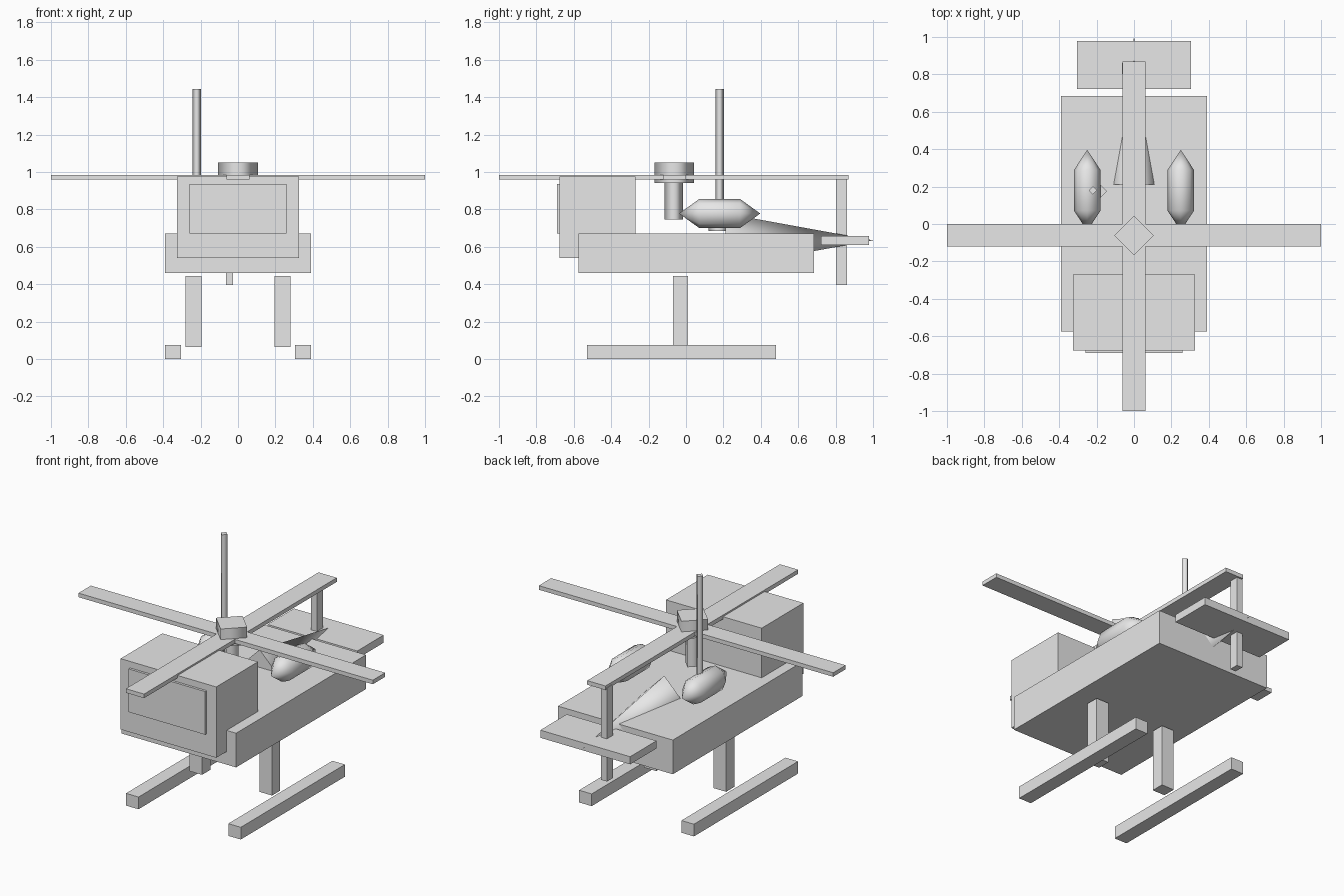
import bpy
import bmesh
import math
from mathutils import Matrix, Vector

if "Cube" in bpy.data.objects:
    bpy.data.objects.remove(bpy.data.objects["Cube"])

grey = bpy.data.materials.new("plain_grey")
grey.diffuse_color = (0.8, 0.8, 0.8, 1.0)
grey.use_nodes = True
grey.node_tree.nodes["Principled BSDF"].inputs["Base Color"].default_value = grey.diffuse_color


def finish(name, bm):
    bmesh.ops.recalc_face_normals(bm, faces=bm.faces)
    mesh = bpy.data.meshes.new(name)
    bm.to_mesh(mesh)
    bm.free()
    mesh.materials.append(grey)
    obj = bpy.data.objects.new(name, mesh)
    bpy.context.collection.objects.link(obj)
    return obj


def box(name, x, y, z):
    """Box from (min, max) ranges."""
    bm = bmesh.new()
    size = Vector((x[1] - x[0], y[1] - y[0], z[1] - z[0]))
    mid = Vector((x[0] + x[1], y[0] + y[1], z[0] + z[1])) / 2
    bmesh.ops.create_cube(bm, size=1, matrix=Matrix.Translation(mid) @ Matrix.Diagonal(size).to_4x4())
    return finish(name, bm)


def cone(name, centre, r1, r2, depth, rotation=Matrix()):
    """Four-sided prism or cone with smooth sides and flat ends."""
    bm = bmesh.new()
    bmesh.ops.create_cone(bm, cap_ends=True, segments=4, radius1=r1, radius2=r2, depth=depth)
    # put the corners on the axes so the section is a diamond
    a = bm.verts[:][0].co
    turn = -math.atan2(a.y, a.x)
    bmesh.ops.rotate(bm, verts=bm.verts, cent=(0, 0, 0), matrix=Matrix.Rotation(turn, 3, 'Z'))
    bm.normal_update()
    for f in bm.faces:
        f.smooth = abs(f.normal.z) < 0.9
    bmesh.ops.transform(bm, verts=bm.verts, matrix=Matrix.Translation(centre) @ rotation)
    return finish(name, bm)


def post(name, x, y, z, r):
    return cone(name, (x, y, (z[0] + z[1]) / 2), r, r, z[1] - z[0])


# Fuselage, cabin and windshield
box("fuselage", (-0.39, 0.39), (-0.575, 0.685), (0.46, 0.67))
box("cabin", (-0.325, 0.325), (-0.675, -0.27), (0.54, 0.975))
box("windshield", (-0.26, 0.26), (-0.69, -0.67), (0.67, 0.935))

# Landing gear and engine pods, one per side
for s, side in ((-1, "left"), (1, "right")):
    box(side + "_skid", sorted((s * 0.305, s * 0.39)), (-0.53, 0.48), (0, 0.075))
    box(side + "_strut", sorted((s * 0.195, s * 0.28)), (-0.07, 0.01), (0.065, 0.445))
    bm = bmesh.new()
    bmesh.ops.create_uvsphere(bm, u_segments=8, v_segments=3, radius=1)
    k = math.sin(math.radians(60))
    bmesh.ops.transform(bm, verts=bm.verts, matrix=Matrix.Translation((s * 0.25, 0.18, 0.778))
                        @ Matrix.Diagonal((0.071 / k, 0.217, 0.078 / k, 1))
                        @ Matrix.Rotation(-math.pi / 2, 4, 'X'))
    for f in bm.faces:
        f.smooth = True
    finish(side + "_engine_pod", bm)

# Main rotor
box("cross_blade", (-1, 1), (-0.12, 0), (0.96, 0.985))
box("long_blade", (-0.062, 0.062), (-1, 0.87), (0.96, 0.985))
post("rotor_hub", 0, -0.062, (0.94, 1.05), 0.106)
post("rotor_shaft", 0, -0.065, (0.745, 0.945), 0.05)

# Antenna and its base
post("antenna", -0.22, 0.18, (0.70, 1.445), 0.022)
post("antenna_base", -0.20, 0.175, (0.685, 0.76), 0.055)

# Tail cone, stabilizer and tail rotor
cone("tail_cone", (0, 0.605, 0.635), 0.144, 0, 0.79, Matrix.Rotation(-math.pi / 2, 4, 'X'))
box("stabilizer", (-0.305, 0.305), (0.722, 0.978), (0.61, 0.657))
box("tail_rotor", (-0.065, -0.026), (0.803, 0.86), (0.395, 0.97))
